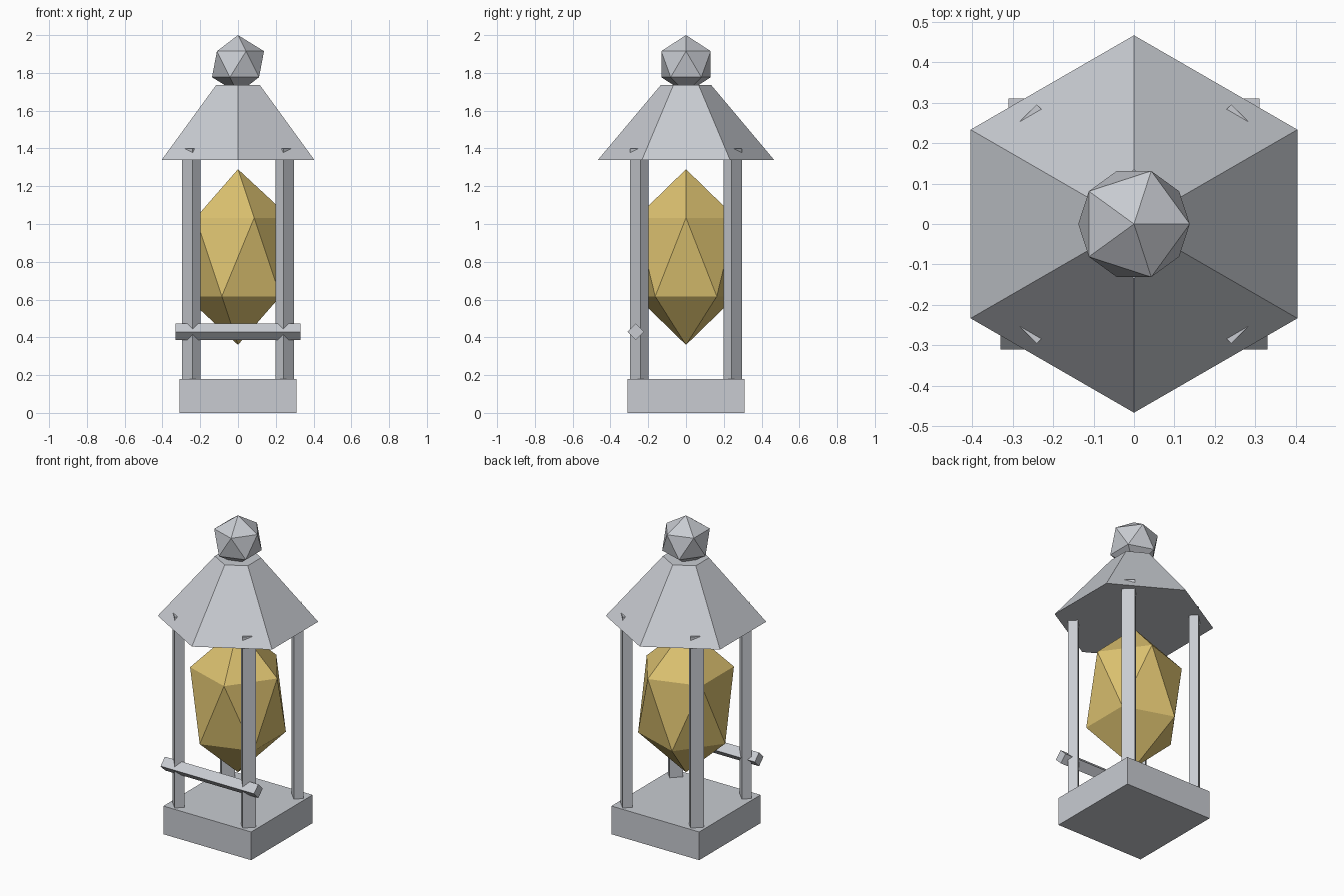
import bpy
import math

cube = bpy.data.objects.get("Cube")
if cube:
    bpy.data.objects.remove(cube, do_unlink=True)


def make_material(name, colour):
    mat = bpy.data.materials.new(name)
    mat.use_nodes = True
    mat.diffuse_color = colour
    mat.node_tree.nodes["Principled BSDF"].inputs["Base Color"].default_value = colour
    return mat


stone = make_material("pale grey stone", (0.58, 0.60, 0.64, 1))
gold = make_material("golden crystal", (0.71, 0.53, 0.16, 1))


def finish(name, mat, scale=(1, 1, 1)):
    obj = bpy.context.object
    obj.name = name
    obj.scale = scale
    obj.data.materials.append(mat)
    return obj


def box(name, size, location, rotation=(0, 0, 0)):
    bpy.ops.mesh.primitive_cube_add(size=1, location=location, rotation=rotation)
    return finish(name, stone, size)


def gem(name, mat, radius, z, stretch=1):
    bpy.ops.mesh.primitive_ico_sphere_add(subdivisions=1, radius=radius, location=(0, 0, z))
    return finish(name, mat, (1, 1, stretch))


# Square base
box("base", (0.62, 0.62, 0.18), (0, 0, 0.09))

# Four corner posts, wide side facing outwards, tips poking through the roof
for depth, y in (("front", -0.2475), ("back", 0.2475)):
    for side, x in (("right", -0.2475), ("left", 0.2475)):
        box(f"{depth}_{side}_post", (0.057, 0.078, 1.3), (x, y, 0.75),
            (0, 0, math.atan2(y, x)))

# Front rail, turned on its edge
box("front_rail", (0.66, 0.062, 0.062), (0, -0.266, 0.429), (math.pi / 4, 0, 0))

# Six-sided roof with a flat top
bpy.ops.mesh.primitive_cone_add(vertices=6, radius1=0.466, radius2=0.134,
                                depth=0.395, location=(0, 0, 1.5375))
finish("roof", stone)

# Finial and hanging crystal
gem("finial", stone, 0.154, 1.846)
gem("crystal", gold, 0.31, 0.825, 1.5)
